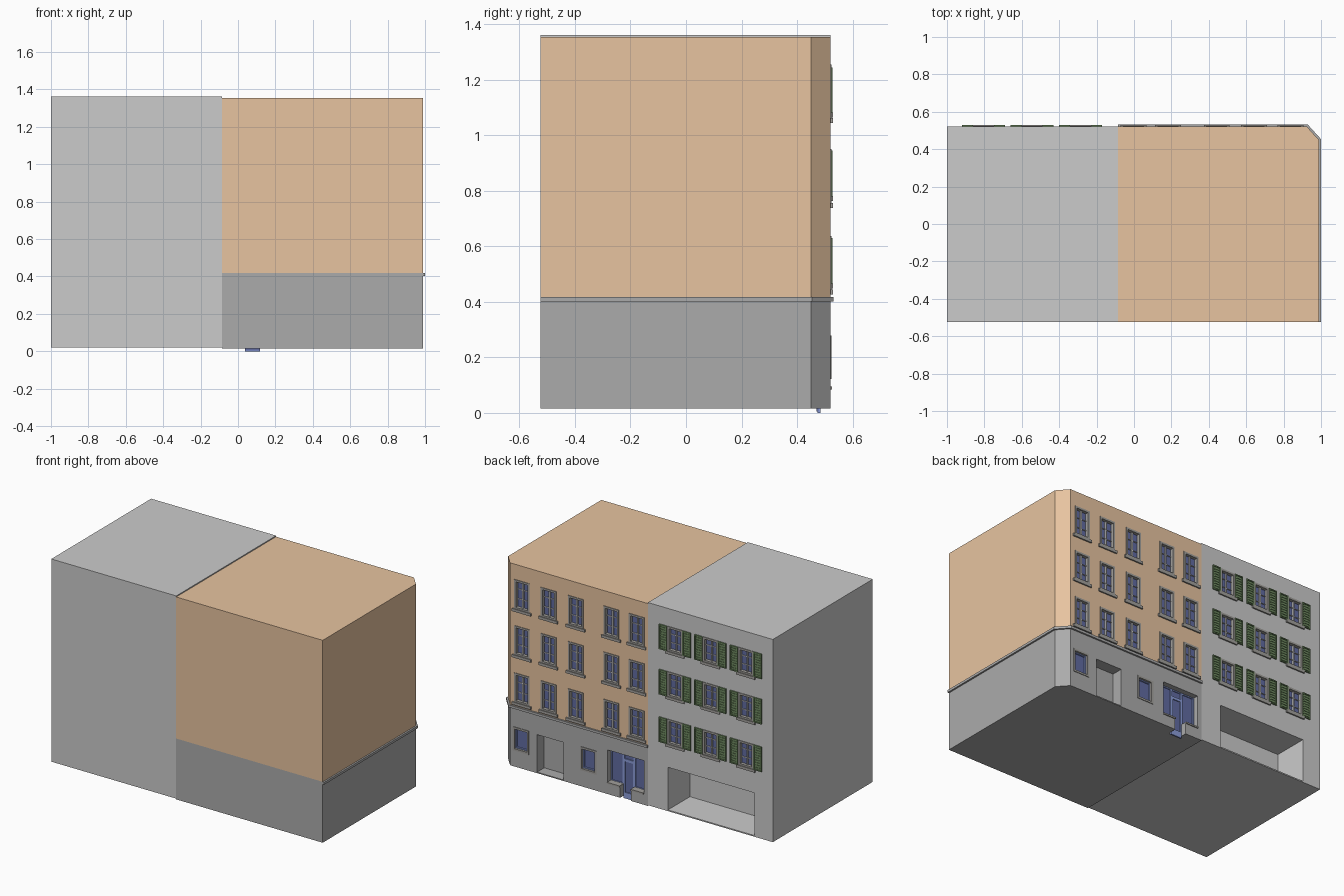
import bpy, bmesh

if "Cube" in bpy.data.objects:
    bpy.data.objects.remove(bpy.data.objects["Cube"])

BACK, FRONT = 0.52, -0.525   # street facade faces +y


def mat(name, rgb):
    m = bpy.data.materials.new(name)
    m.diffuse_color = (*rgb, 1)
    m.use_nodes = True
    m.node_tree.nodes["Principled BSDF"].inputs["Base Color"].default_value = m.diffuse_color
    return m


orange = mat("orange_plaster", (0.80, 0.55, 0.35))
light = mat("light_plaster", (0.70, 0.70, 0.70))
dark = mat("dark_stone", (0.41, 0.41, 0.41))
trim = mat("window_stone", (0.36, 0.35, 0.33))
navy = mat("glass_blue", (0.12, 0.15, 0.36))
blue = mat("blue_paint", (0.26, 0.34, 0.70))
green = mat("shutter_green", (0.16, 0.26, 0.12))


def finish(name, bm, material):
    me = bpy.data.meshes.new(name)
    bmesh.ops.recalc_face_normals(bm, faces=bm.faces)
    bm.to_mesh(me)
    bm.free()
    ob = bpy.data.objects.new(name, me)
    bpy.context.collection.objects.link(ob)
    if material:
        me.materials.append(material)
    return ob


def boxes(name, items, material=None):
    """One object from boxes given as (x0, x1, y0, y1, z0, z1)."""
    bm = bmesh.new()
    for x0, x1, y0, y1, z0, z1 in items:
        vs = bmesh.ops.create_cube(bm, size=1)["verts"]
        for v in vs:
            v.co = (x1 if v.co.x > 0 else x0, y1 if v.co.y > 0 else y0,
                    z1 if v.co.z > 0 else z0)
    return finish(name, bm, material)


def prism(name, outline, z0, z1, material):
    bm = bmesh.new()
    f = bm.faces.new([bm.verts.new((x, y, z0)) for x, y in outline])
    top = bmesh.ops.extrude_face_region(bm, geom=[f])["geom"]
    for v in top:
        if isinstance(v, bmesh.types.BMVert):
            v.co.z = z1
    return finish(name, bm, material)


def cut(ob, items):
    cutter = boxes("cutter", items)
    cutter.hide_render = True
    mod = ob.modifiers.new("openings", "BOOLEAN")
    mod.operation, mod.solver, mod.object = "DIFFERENCE", "EXACT", cutter
    bpy.context.view_layer.objects.active = ob
    bpy.ops.object.modifier_apply(modifier=mod.name)
    bpy.data.objects.remove(cutter)


def ring(x0, x1, z0, z1, t, y0, y1):
    """Four bars round an opening, outer size given."""
    return [(x0, x0 + t, y0, y1, z0, z1), (x1 - t, x1, y0, y1, z0, z1),
            (x0 + t, x1 - t, y0, y1, z0, z0 + t),
            (x0 + t, x1 - t, y0, y1, z1 - t, z1)]


def windows(prefix, wall, centres, bottoms, w, h):
    """Recessed sash windows with stone surround, sill and glazing bars."""
    holes, frames, sills, glass, bars = [], [], [], [], []
    t = 0.013
    for cx in centres:
        for z0 in bottoms:
            x0, x1, z1 = cx - w / 2, cx + w / 2, z0 + h
            holes.append((x0 + .006, x1 - .006, BACK - .022, BACK + .1, z0 + .006, z1 - .006))
            frames += ring(x0, x1, z0, z1, t, BACK - .02, BACK + .004)
            sills.append((cx - w / 2 - .013, cx + w / 2 + .013, BACK - .01, BACK + .009, z0 - .016, z0 + .002))
            glass.append((x0 + .007, x1 - .007, BACK - .024, BACK - .018, z0 + .007, z1 - .007))
            bars.append((cx - .005, cx + .005, BACK - .02, BACK - .008, z0 + t, z1 - t))
            for k in (1, 2):
                zb = z0 + h * k / 3
                bars.append((x0 + t, x1 - t, BACK - .02, BACK - .012, zb - .002, zb + .002))
    cut(wall, holes)
    boxes(prefix + "_window_surrounds", frames, trim)
    boxes(prefix + "_window_sills", sills, trim)
    boxes(prefix + "_window_glass", glass, navy)
    boxes(prefix + "_window_bars", bars, light)


def corner_plan(o=0.0):
    """Plan of the corner house with a chamfered street corner."""
    return [(-.085, FRONT), (.988 + o, FRONT), (.988 + o, .45 + o * .4),
            (.925 + o * .4, BACK + o), (-.085, BACK + o)]


# Grey house with a deep ground-floor opening
grey_house = boxes("grey_house", [(-1, -.085, FRONT, BACK, .02, 1.362)], light)
cut(grey_house, [(-.867, -.232, BACK - .23, BACK + .1, .028, .31)])
grey_x, grey_z = (-.285, -.545, -.805), (1.08, .78, .465)
windows("grey_house", grey_house, grey_x, grey_z, .112, .165)

# Louvred shutters, a pair for each grey-house window
frames, slats = [], []
for cx in grey_x:
    for z0 in grey_z:
        for s in (-1, 1):
            a, b = sorted((cx + s * .057, cx + s * .115))
            frames += ring(a, b, z0, z0 + .165, .007, BACK - .002, BACK + .008)
            slats.append((a + .006, b - .006, BACK - .002, BACK + .002, z0 + .006, z0 + .159))
            for k in range(9):
                z = z0 + .012 + k * .0162
                slats.append((a + .007, b - .007, BACK, BACK + .005, z, z + .008))
boxes("shutter_frames", frames, green)
boxes("shutter_slats", slats, green)

# Corner house: stone base, band and plastered upper floors
base = prism("corner_house_base", corner_plan(), .015, .402, dark)
prism("corner_house_band", corner_plan(.011), .402, .418, dark)
upper = prism("corner_house_upper", corner_plan(), .418, 1.355, orange)
windows("corner_house", upper, (.837, .642, .442, .182, -.003), (1.06, .755, .442), .112, .195)

# Ground-floor openings: two windows, a doorway, and a shop front
shop_l, shop_r, door_l, door_r = -.055, .21, .038, .118
small = [(.786, .904), (.29, .41)]
cut(base, [(a + .006, b - .006, BACK - .025, BACK + .1, .128, .272) for a, b in small]
    + [(.535, .727, BACK - .075, BACK + .1, .022, .27),
       (shop_l, shop_r, BACK - .05, BACK + .1, .09, .307)])
cut(base, [(door_l, door_r, BACK - .05, BACK + .1, -.05, .2)])

surrounds, paint, panes = [], [], []
for a, b in small:
    surrounds += ring(a, b, .122, .278, .013, BACK - .02, BACK + .004)
    paint += ring(a + .013, b - .013, .135, .265, .006, BACK - .022, BACK - .01)
    panes.append((a + .01, b - .01, BACK - .027, BACK - .02, .132, .268))
boxes("ground_window_surrounds", surrounds, trim)
boxes("ground_window_frames", paint, blue)
boxes("ground_window_glass", panes, navy)

# Shop front glazing, door and blue frames
y0, y1 = BACK - .046, BACK - .036
boxes("shop_glass", [(shop_l, shop_r, BACK - .05, BACK - .042, .09, .307),
                     (door_l, door_r, BACK - .05, BACK - .042, .005, .09)], navy)
boxes("shop_frames", ring(shop_l, door_l, .09, .307, .007, y0, y1)
      + ring(door_r, shop_r, .09, .307, .007, y0, y1)
      + ring(door_l, door_r, .255, .307, .007, y0, y1), blue)
boxes("shop_door_frame", ring(door_l, door_r, 0, .255, .011, y0, y1)
      + [(door_l + .011, door_r - .011, y0, y1, .011, .04)], blue)
boxes("shop_sills", [(shop_l, door_l, BACK - .05, BACK + .006, .085, .095),
                     (door_r, shop_r, BACK - .05, BACK + .006, .085, .095)], trim)
